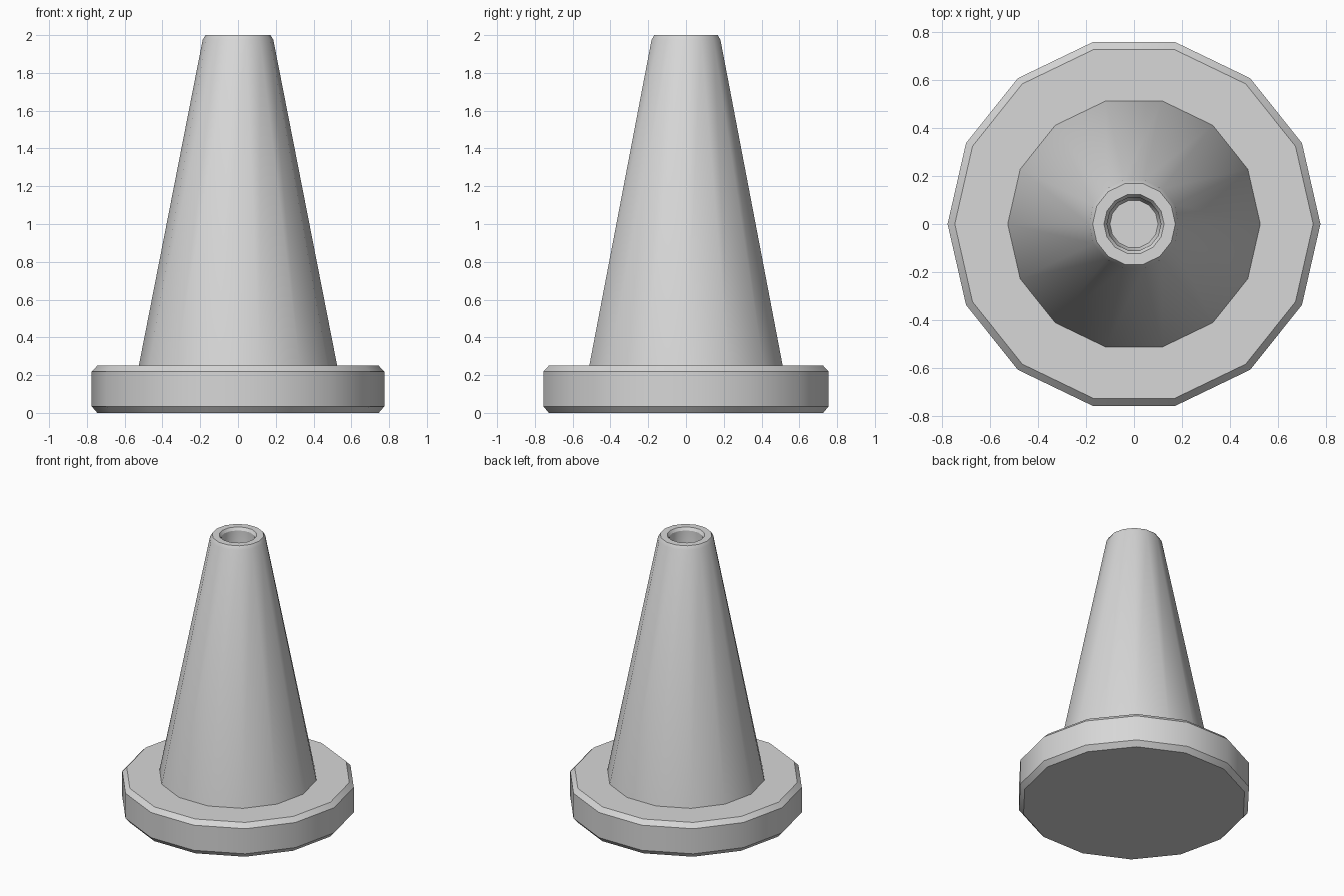
import bpy
import math

SIDES = 14

cube = bpy.data.objects.get("Cube")
if cube:
    bpy.data.objects.remove(cube, do_unlink=True)

grey = bpy.data.materials.new("light_grey")
grey.use_nodes = True
colour = (0.68, 0.68, 0.68, 1)
grey.diffuse_color = colour
grey.node_tree.nodes["Principled BSDF"].inputs["Base Color"].default_value = colour


def lathe(name, profile):
    """Turn (radius, height) points round z and cap both ends."""
    verts = []
    for r, z in profile:
        for i in range(SIDES):
            a = 2 * math.pi * i / SIDES
            verts.append((r * math.cos(a), r * math.sin(a), z))
    faces = []
    for k in range(len(profile) - 1):
        lo, hi = k * SIDES, (k + 1) * SIDES
        for i in range(SIDES):
            j = (i + 1) % SIDES
            faces.append((lo + i, lo + j, hi + j, hi + i))
    last = (len(profile) - 1) * SIDES
    faces.append(tuple(reversed(range(SIDES))))
    faces.append(tuple(range(last, last + SIDES)))
    mesh = bpy.data.meshes.new(name)
    mesh.from_pydata(verts, [], faces)
    mesh.materials.append(grey)
    obj = bpy.data.objects.new(name, mesh)
    bpy.context.collection.objects.link(obj)
    bpy.ops.object.select_all(action="DESELECT")
    obj.select_set(True)
    bpy.context.view_layer.objects.active = obj
    bpy.ops.object.shade_smooth_by_angle(angle=math.radians(30))
    return obj


# One closed turned body: bevelled base disc, tapering cone, rim and blind hole
lathe("cone_body", [
    (0.745, 0), (0.775, 0.035), (0.775, 0.218), (0.745, 0.25),  # base disc
    (0.525, 0.25), (0.187, 1.975),                             # cone
    (0.172, 2), (0.125, 2),                                    # rim
    (0.112, 1.98), (0.11, 1.7), (0.1, 1.68),                   # hole
])
